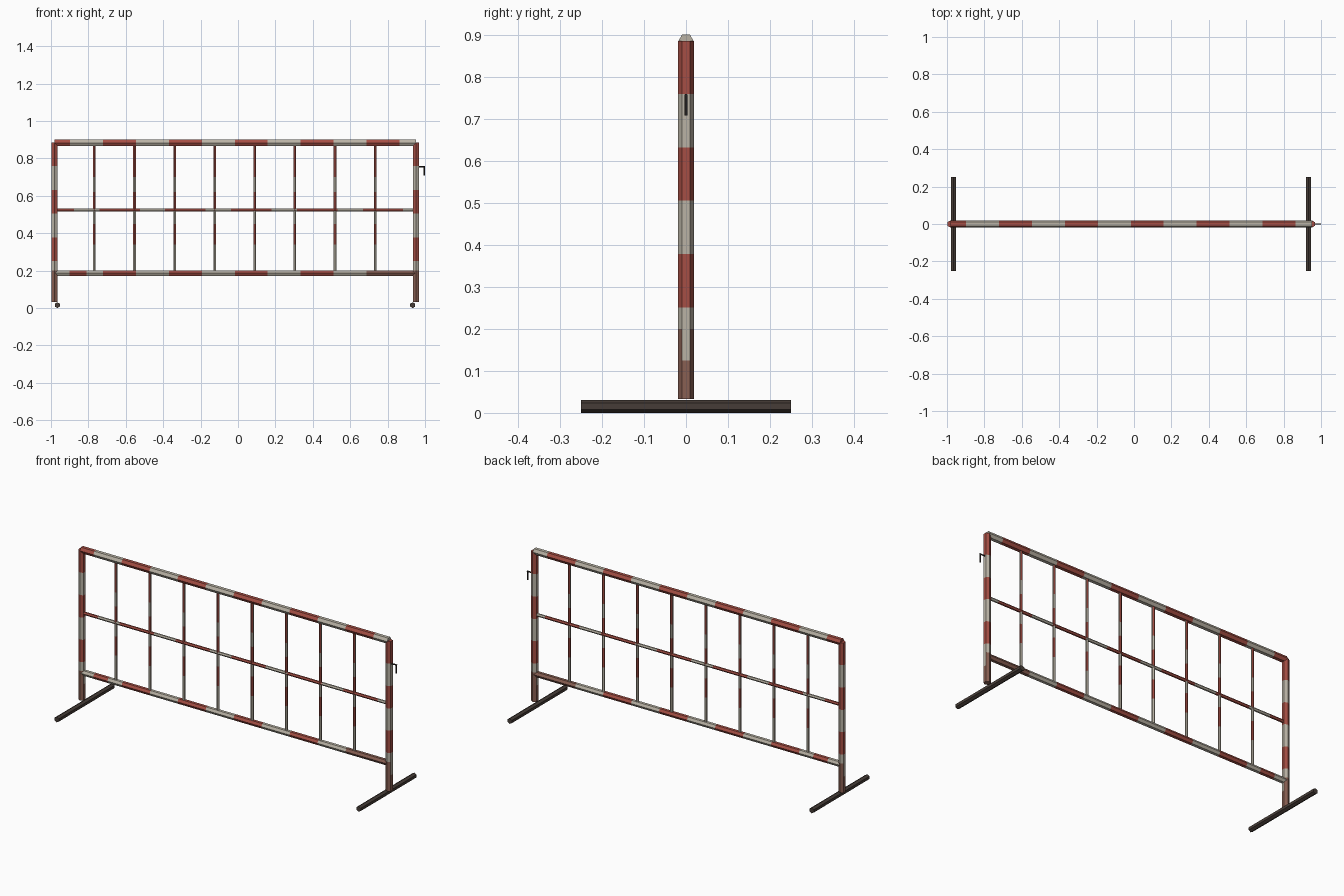
import bpy
import bmesh
from math import cos, sin, pi
from mathutils import Vector

cube = bpy.data.objects.get("Cube")
if cube:
    bpy.data.objects.remove(cube, do_unlink=True)


def material(name, rgb):
    mat = bpy.data.materials.new(name)
    mat.use_nodes = True
    colour = (*rgb, 1)
    mat.diffuse_color = colour
    bsdf = next(n for n in mat.node_tree.nodes if n.type == 'BSDF_PRINCIPLED')
    bsdf.inputs["Base Color"].default_value = colour
    bsdf.inputs["Roughness"].default_value = 0.8
    return mat


RED = material("faded red", (0.38, 0.077, 0.058))
WHITE = material("dirty white", (0.49, 0.45, 0.375))
GRIME = material("grimy red brown", (0.25, 0.115, 0.085))
DARK = material("dark foot metal", (0.062, 0.046, 0.038))
BLACK = material("dark hook metal", (0.025, 0.02, 0.018))
PAINT = [RED, WHITE, GRIME]


def tube(name, path, radius, mats, side=Vector((0, 1, 0)), pick=None):
    """Straight six-sided tube through the path points, coloured in alternating bands."""
    path = [Vector(p) for p in path]
    axis = (path[-1] - path[0]).normalized()
    across = axis.cross(side)
    bm = bmesh.new()
    rings = []
    for p in path:
        rings.append([bm.verts.new(p + radius * (cos(k * pi / 3) * side + sin(k * pi / 3) * across))
                      for k in range(6)])
    for i, (a, b) in enumerate(zip(rings, rings[1:])):
        for k in range(6):
            j = (k + 1) % 6
            bm.faces.new((a[k], a[j], b[j], b[k])).material_index = i % 2
    bm.faces.new(rings[0][::-1]).material_index = 0
    bm.faces.new(rings[-1]).material_index = (len(rings) - 2) % 2
    bmesh.ops.recalc_face_normals(bm, faces=bm.faces)
    if pick:
        for f in bm.faces:
            f.material_index = pick(f)
    mesh = bpy.data.meshes.new(name)
    bm.to_mesh(mesh)
    bm.free()
    for m in mats:
        mesh.materials.append(m)
    obj = bpy.data.objects.new(name, mesh)
    bpy.context.collection.objects.link(obj)


def post_colour(f):
    z = f.calc_center_median().z
    if z < 0.125 or (z < 0.2 and abs(f.normal.y) > 0.5):
        return 2
    return int((0.885 - z) / 0.126) % 2


def bar_colour(f):
    # Side faces keep more white than the front and back faces
    z = f.calc_center_median().z
    red = 0.52 < z < 0.62 or 0.34 < z < 0.45
    return 0 if red or (z > 0.70 and abs(f.normal.x) < 0.9) else 1


def lower_rail_colour(f):
    x = f.calc_center_median().x
    if x > 0.687:
        return 2
    if x < -0.725:
        return 0 if -0.9 < x < -0.81 else 1
    return int((x + 0.725) / BAND) % 2


LEFT, RIGHT = 0.951, -0.982
BAND = 0.176
cuts = [-0.897 + BAND * i for i in range(11)]

# Upright posts, with red and white bands and grimy lower ends
post_z = [0.033, 0.125, 0.2, 0.251, 0.378, 0.505, 0.631, 0.759, 0.885]
for name, x in (("left_post", LEFT), ("right_post", RIGHT)):
    tube(name, [(x, 0, z) for z in post_z], 0.019, PAINT, pick=post_colour)

# Horizontal rails
tube("top_rail", [(x, 0, 0.8835) for x in [RIGHT, *cuts, LEFT]], 0.019, PAINT)
middle = [x + (0.02 if i % 2 == 0 else -0.02) for i, x in enumerate(cuts)]
tube("middle_rail", [(x, 0, 0.525) for x in [RIGHT, *middle, LEFT]], 0.009, PAINT)
lower = [RIGHT, -0.9, -0.81, *cuts[1:], LEFT]
tube("bottom_rail", [(x, 0, 0.187) for x in lower], 0.0165, PAINT, pick=lower_rail_colour)

# Thin banded infill bars
bar_z = [0.187, 0.34, 0.45, 0.52, 0.62, 0.70, 0.885]
for i in range(8):
    x = -0.768 + 0.2144 * i
    tube(f"infill_bar_{i + 1}", [(x, 0, z) for z in bar_z], 0.008, PAINT, pick=bar_colour)

# Ground feet
for name, x in (("left_foot", 0.934), ("right_foot", -0.966)):
    tube(name, [(x, -0.25, 0.0155), (x, 0.25, 0.0155)], 0.0155, [DARK], side=Vector((0, 0, 1)))

# Coupling hook on the left post
tube("hook_arm", [(0.963, 0, 0.756), (1.0, 0, 0.756)], 0.0037, [BLACK])
tube("hook_tip", [(0.996, 0, 0.708), (0.996, 0, 0.758)], 0.0037, [BLACK])
